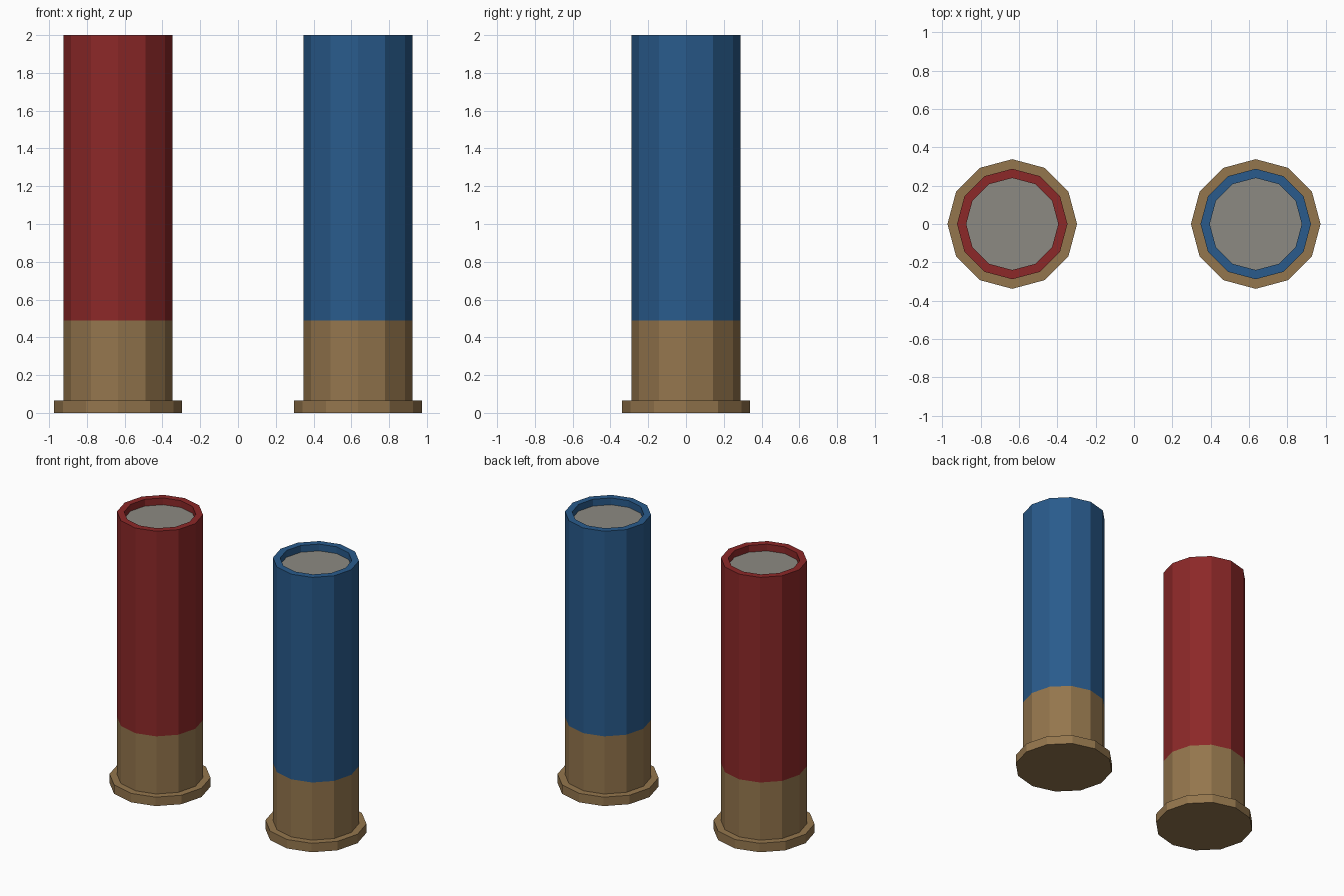
import bpy, bmesh, math

if "Cube" in bpy.data.objects:
    bpy.data.objects.remove(bpy.data.objects["Cube"])

SIDES = 12


def material(name, rgb):
    def lin(c):
        c /= 255
        return c / 12.92 if c <= 0.04045 else ((c + 0.055) / 1.055) ** 2.4
    m = bpy.data.materials.new(name)
    m.diffuse_color = (*[lin(c) for c in rgb], 1)
    m.use_nodes = True
    m.node_tree.nodes["Principled BSDF"].inputs["Base Color"].default_value = m.diffuse_color
    return m


def lathe(name, profile, x, mat, cap_start=False, cap_end=False):
    """Spin a (radius, height) profile, listed so that faces point outward."""
    bm = bmesh.new()
    rings = [[bm.verts.new((r * math.cos(2 * math.pi * i / SIDES),
                            r * math.sin(2 * math.pi * i / SIDES), z))
              for i in range(SIDES)] for r, z in profile]
    for a, b in zip(rings, rings[1:]):
        for i in range(SIDES):
            j = (i + 1) % SIDES
            bm.faces.new((a[i], a[j], b[j], b[i]))
    if cap_start:
        bm.faces.new(rings[0][::-1])
    if cap_end:
        bm.faces.new(rings[-1])
    me = bpy.data.meshes.new(name)
    bm.to_mesh(me)
    bm.free()
    me.materials.append(mat)
    ob = bpy.data.objects.new(name, me)
    ob.location.x = x
    bpy.context.collection.objects.link(ob)


brass = material("brass", (148, 118, 77))
grey = material("wad grey", (140, 138, 130))
red = material("red plastic", (140, 40, 40))
blue = material("blue plastic", (41, 91, 140))

for label, x, colour in (("red", -0.635, red), ("blue", 0.635, blue)):
    # brass head with the wider rim at the bottom
    lathe(label + "_shell_head",
          [(0.338, 0), (0.338, 0.066), (0.288, 0.066), (0.288, 0.49)],
          x, brass, cap_start=True)
    # plastic tube with a lip, and the recessed wad closing it
    lathe(label + "_shell_tube",
          [(0.288, 0.49), (0.288, 2.0), (0.24, 2.0), (0.24, 1.95)], x, colour)
    lathe(label + "_shell_wad", [(0.24, 1.95)], x, grey, cap_end=True)
